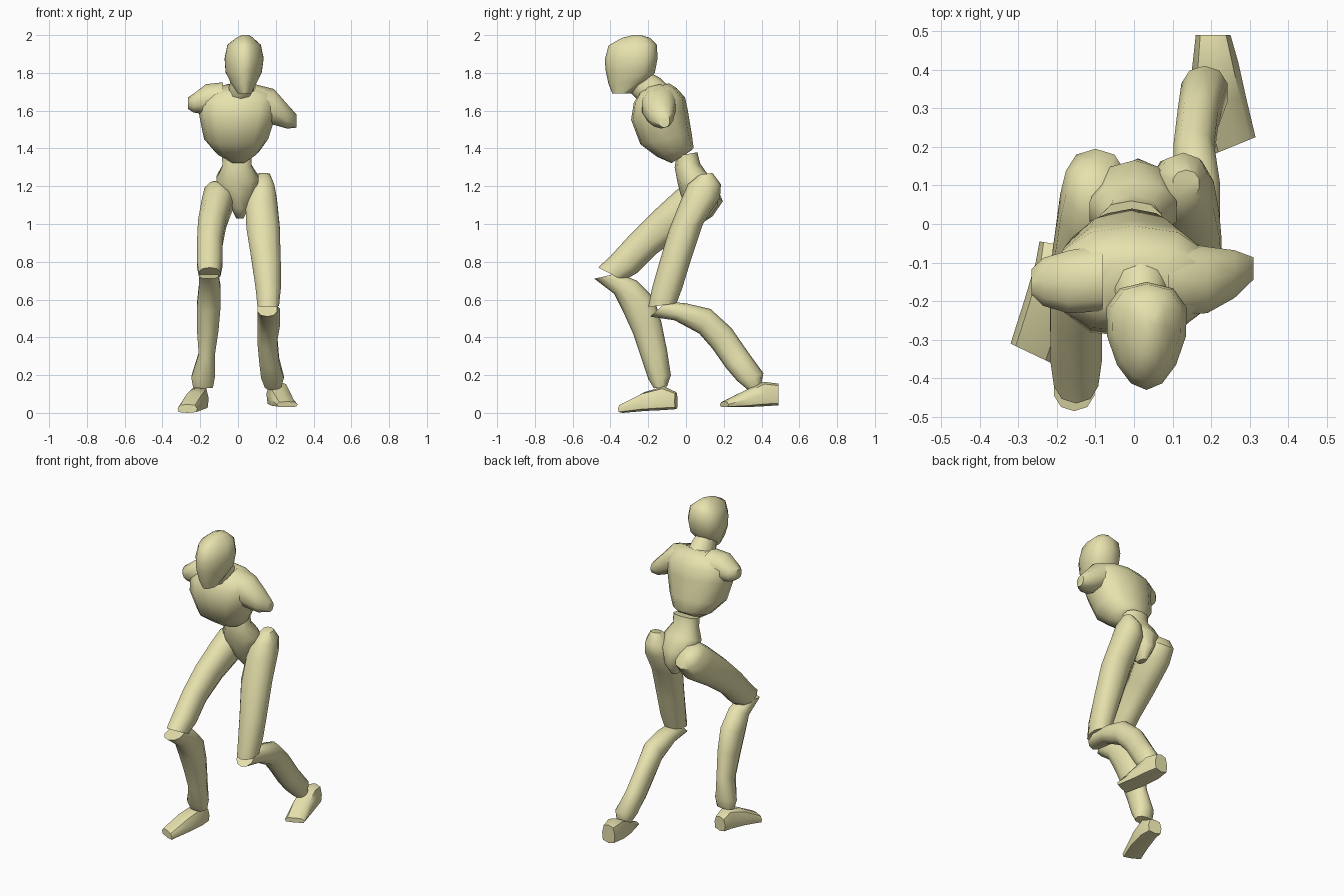
import bpy, bmesh, math
from mathutils import Vector


def skin(name, rings):
    """Join rings of points into a closed, smooth-shaded skin."""
    bm = bmesh.new()
    loops = [[bm.verts.new(p) for p in ring] for ring in rings]
    n = len(loops[0])
    for a, b in zip(loops, loops[1:]):
        for i in range(n):
            j = (i + 1) % n
            bm.faces.new((a[i], a[j], b[j], b[i]))
    bm.faces.new(loops[0])
    bm.faces.new(loops[-1])
    bmesh.ops.recalc_face_normals(bm, faces=bm.faces)
    mesh = bpy.data.meshes.new(name)
    bm.to_mesh(mesh)
    bm.free()
    ob = bpy.data.objects.new(name, mesh)
    bpy.context.collection.objects.link(ob)
    return ob


def oval(c, u, v, n=10, power=0.9, taper=0.0, notch=0.0):
    """Rounded ring; taper narrows the -v side, notch dents its middle."""
    pts = []
    for i in range(n):
        t = math.tau * i / n - math.pi / 2
        cs, sn = math.cos(t), math.sin(t)
        a = math.copysign(abs(cs) ** power, cs) * (1 + taper * sn)
        b = math.copysign(abs(sn) ** power, sn)
        if i == 0:
            b += notch
        pts.append(c + u * a + v * b)
    return pts


def loft(name, rows, **kw):
    """Rows: left x, right x, front y, front z, back y, back z."""
    rings = []
    for xl, xr, yf, zf, yb, zb in rows:
        c = Vector(((xl + xr) / 2, (yf + yb) / 2, (zf + zb) / 2))
        u = Vector(((xr - xl) / 2, 0, 0))
        v = Vector((0, (yb - yf) / 2, (zb - zf) / 2))
        rings.append(oval(c, u, v, **kw))
    return skin(name, rings)


def foot(name, rows):
    """Rows: left x, y, right x, y, bottom z, top z."""
    rings = []
    for xl, yl, xr, yr, z0, z1 in rows:
        c = Vector(((xl + xr) / 2, (yl + yr) / 2, (z0 + z1) / 2))
        u = Vector(((xr - xl) / 2, (yr - yl) / 2, 0))
        v = Vector((0, 0, (z1 - z0) / 2))
        rings.append(oval(c, u, v, n=8, power=0.6, taper=-0.12))
    return skin(name, rings)


def stump(name, rows):
    """Rows: x, y, z, depth radius, height radius."""
    return skin(name, [oval(Vector((x, y, z)), Vector((0, ry, 0)),
                            Vector((0, 0, rz))) for x, y, z, ry, rz in rows])


# Head
loft("head", [
    (0.00, 0.07, -0.39, 1.69, -0.29, 1.69),
    (-0.04, 0.10, -0.41, 1.74, -0.20, 1.76),
    (-0.065, 0.125, -0.425, 1.81, -0.165, 1.80),
    (-0.07, 0.135, -0.43, 1.87, -0.15, 1.88),
    (-0.055, 0.12, -0.41, 1.945, -0.155, 1.95),
    (-0.01, 0.08, -0.34, 1.985, -0.19, 1.985),
    (0.02, 0.06, -0.28, 2.0, -0.24, 2.0)], n=12, taper=0.3)

# Torso and neck
loft("torso", [
    (-0.06, 0.06, -0.08, 1.32, 0.03, 1.39),
    (-0.12, 0.11, -0.16, 1.355, 0.04, 1.405),
    (-0.18, 0.16, -0.25, 1.42, 0.03, 1.48),
    (-0.205, 0.20, -0.30, 1.55, 0.01, 1.60),
    (-0.21, 0.21, -0.285, 1.64, -0.005, 1.67),
    (-0.17, 0.18, -0.26, 1.68, -0.05, 1.72),
    (-0.09, 0.11, -0.25, 1.70, -0.09, 1.745)],
    n=12, power=0.88, notch=0.06)
loft("neck", [
    (-0.06, 0.09, -0.26, 1.66, -0.08, 1.72),
    (-0.045, 0.085, -0.29, 1.69, -0.14, 1.775),
    (-0.03, 0.08, -0.31, 1.74, -0.19, 1.80)])

# Shoulder stumps
stump("shoulder_left", [
    (-0.08, -0.14, 1.67, 0.09, 0.08),
    (-0.17, -0.15, 1.66, 0.085, 0.08),
    (-0.235, -0.15, 1.64, 0.065, 0.05),
    (-0.265, -0.15, 1.64, 0.035, 0.03)])
stump("shoulder_right", [
    (0.09, -0.14, 1.65, 0.10, 0.09),
    (0.19, -0.145, 1.62, 0.09, 0.095),
    (0.26, -0.13, 1.57, 0.065, 0.065),
    (0.31, -0.115, 1.545, 0.03, 0.035)])

# Waist and pelvis
loft("pelvis", [
    (-0.09, 0.075, -0.05, 1.36, 0.06, 1.38),
    (-0.085, 0.075, -0.06, 1.30, 0.075, 1.32),
    (-0.12, 0.115, -0.045, 1.22, 0.11, 1.27),
    (-0.10, 0.10, -0.03, 1.16, 0.165, 1.20),
    (-0.04, 0.06, 0.00, 1.08, 0.17, 1.10),
    (-0.01, 0.03, 0.05, 1.03, 0.12, 1.03)])

# Right leg, trailing
loft("thigh_right", [
    (0.10, 0.17, 0.07, 1.26, 0.14, 1.27),
    (0.06, 0.195, 0.01, 1.21, 0.185, 1.21),
    (0.035, 0.21, -0.03, 1.12, 0.18, 1.14),
    (0.04, 0.225, -0.09, 0.97, 0.09, 1.00),
    (0.07, 0.23, -0.14, 0.80, 0.02, 0.79),
    (0.09, 0.23, -0.18, 0.66, -0.02, 0.66),
    (0.10, 0.22, -0.20, 0.56, -0.05, 0.58)])
loft("shin_right", [
    (0.10, 0.21, -0.19, 0.51, -0.10, 0.59),
    (0.10, 0.225, -0.06, 0.49, 0.00, 0.58),
    (0.10, 0.225, 0.07, 0.42, 0.13, 0.55),
    (0.10, 0.21, 0.14, 0.34, 0.24, 0.45),
    (0.11, 0.22, 0.21, 0.24, 0.33, 0.32),
    (0.12, 0.245, 0.27, 0.17, 0.41, 0.21),
    (0.14, 0.23, 0.33, 0.12, 0.40, 0.16)])
foot("foot_right", [
    (0.16, 0.49, 0.25, 0.49, 0.04, 0.155),
    (0.15, 0.40, 0.27, 0.42, 0.035, 0.165),
    (0.17, 0.30, 0.29, 0.33, 0.03, 0.12),
    (0.205, 0.18, 0.315, 0.225, 0.03, 0.06)])

# Left leg, leading
loft("thigh_left", [
    (-0.15, -0.06, 0.10, 1.23, 0.17, 1.18),
    (-0.18, -0.02, 0.02, 1.23, 0.195, 1.12),
    (-0.195, -0.02, -0.05, 1.18, 0.14, 1.04),
    (-0.215, -0.06, -0.18, 1.06, -0.02, 0.94),
    (-0.22, -0.08, -0.29, 0.95, -0.16, 0.84),
    (-0.22, -0.08, -0.40, 0.83, -0.26, 0.74),
    (-0.21, -0.09, -0.465, 0.77, -0.33, 0.70)])
loft("shin_left", [
    (-0.21, -0.10, -0.485, 0.71, -0.36, 0.74),
    (-0.21, -0.09, -0.38, 0.63, -0.26, 0.70),
    (-0.22, -0.09, -0.33, 0.53, -0.17, 0.61),
    (-0.22, -0.10, -0.28, 0.42, -0.13, 0.48),
    (-0.21, -0.12, -0.24, 0.30, -0.10, 0.33),
    (-0.25, -0.12, -0.20, 0.18, -0.08, 0.20),
    (-0.24, -0.13, -0.17, 0.13, -0.10, 0.14)])
foot("foot_left", [
    (-0.245, -0.045, -0.16, -0.06, 0.02, 0.11),
    (-0.255, -0.10, -0.155, -0.13, 0.015, 0.14),
    (-0.285, -0.20, -0.175, -0.24, 0.01, 0.11),
    (-0.32, -0.31, -0.215, -0.36, 0.0, 0.045)])

# Pale yellow skin, smooth shaded
mat = bpy.data.materials.new("pale_yellow")
mat.diffuse_color = (0.80, 0.76, 0.42, 1)
for ob in bpy.context.collection.objects:
    ob.data.materials.append(mat)
    ob.select_set(True)
    bpy.context.view_layer.objects.active = ob
bpy.ops.object.shade_smooth_by_angle(angle=math.radians(50))
